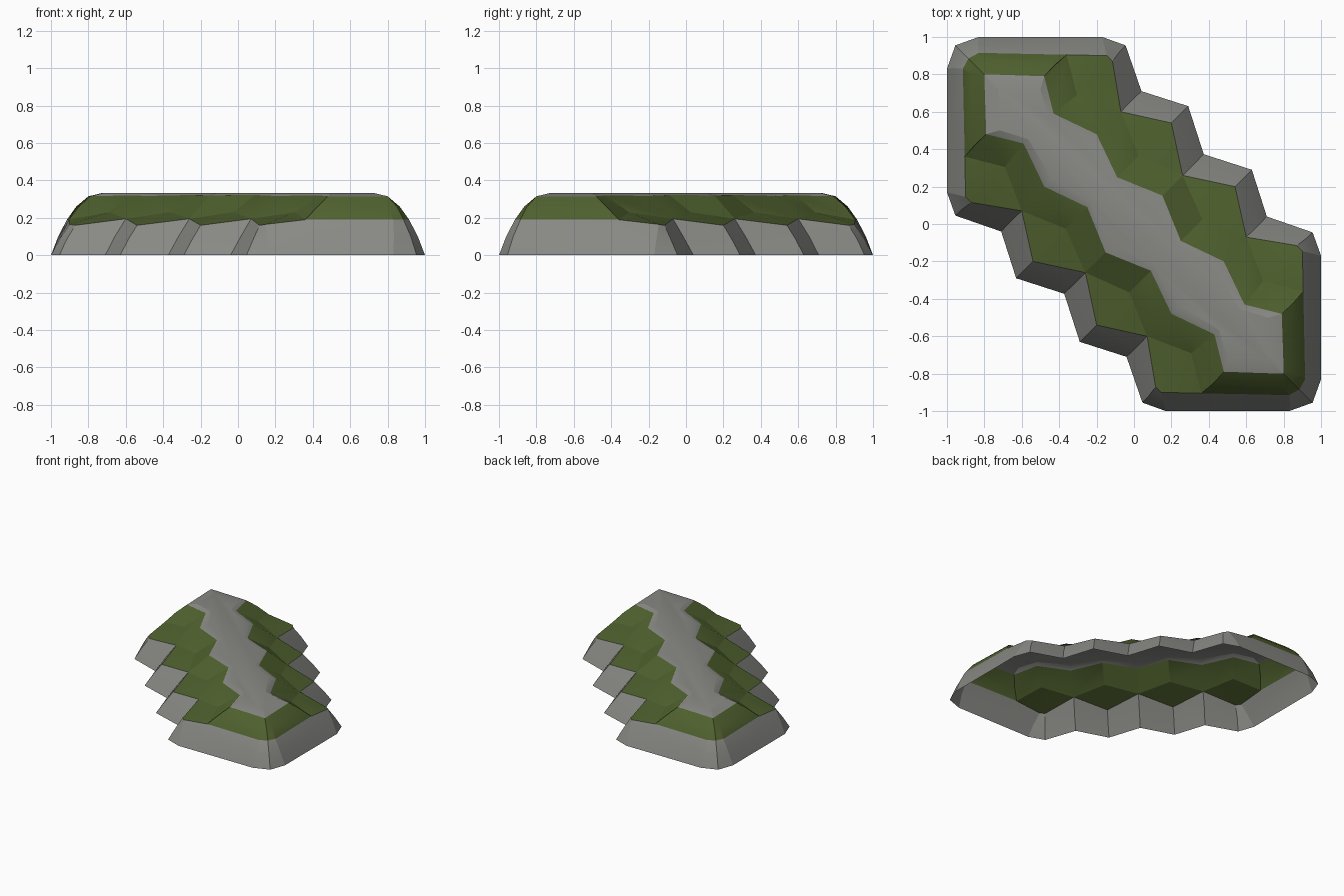
import bpy, bmesh

if "Cube" in bpy.data.objects:
    bpy.data.objects.remove(bpy.data.objects["Cube"])

# Materials
def material(name, rgb):
    m = bpy.data.materials.new(name)
    m.diffuse_color = (*rgb, 1)
    m.use_nodes = True
    m.node_tree.nodes["Principled BSDF"].inputs["Base Color"].default_value = m.diffuse_color
    return m

stone = material("grey stone", (0.25, 0.25, 0.235))
moss = material("moss green", (0.08, 0.12, 0.028))

# One quarter of the rock, from the end corner to the middle notch.
# Columns: foot (x, y), moss lower edge, shelf, moss upper edge (x, y, z)
quarter = [
    ((-.955, .955), (-.885, .885, .19), (-.85, .85, .26), (-.80, .80, .315)),
    ((-.83, 1.0), (-.83, .915, .19), (-.80, .865, .26), (-.775, .80, .315)),
    ((-.45, 1.0), (-.36, .905, .19), (-.425, .85, .26), (-.48, .79, .315)),
    ((-.45, 1.0), (-.36, .905, .19), (-.36, .905, .19), (-.48, .79, .315)),
    ((-.17, 1.0), (-.145, .90, .165), (-.305, .69, .23), (-.43, .59, .32)),
    ((-.045, .955), (-.115, .87, .16), (-.305, .69, .23), (-.43, .59, .32)),
    ((.04, .71), (-.07, .60, .195), (-.07, .60, .195), (-.20, .48, .317)),
    ((.29, .63), (.20, .54, .16), (.025, .365, .23), (-.09, .25, .322)),
    ((.373, .373), (.26, .26, .195), (.26, .26, .195), (.152, .152, .32)),
]

def column(foot, low, shelf, top):
    """Add the side bulge and the crown to a column."""
    foot = (*foot, 0)
    bulge = tuple((a + b) / 2 * k for a, b, k in zip(foot, low, (1.005, 1.005, 1.03)))
    s = max(-.55, min(.55, (top[0] - top[1]) / 2))
    crown = (top[0] * .7 + s * .3, top[1] * .7 - s * .3, .333)
    return [foot, bulge, low, shelf, top, crown]

# Mirror across the diagonal, then turn half way round
q = [column(*c) for c in quarter]
half = q + [[(y, x, z) for x, y, z in c] for c in reversed(q[:-1])]
half = half[:-1]
loop = half + [[(-x, -y, z) for x, y, z in c] for c in half]

bm = bmesh.new()
known = {}

def vert(p):
    key = tuple(round(v, 4) + 0.0 for v in p)
    if key not in known:
        known[key] = bm.verts.new(key)
    return known[key]

def face(points, mat):
    vs = list(dict.fromkeys(vert(p) for p in points))
    if len(vs) > 2 and not bm.faces.get(vs):
        bm.faces.new(vs).material_index = mat

# Bands: stone foot, moss shelf and riser, stone crown
for i, a in enumerate(loop):
    b = loop[(i + 1) % len(loop)]
    for k in range(5):
        face([a[k], a[k + 1], b[k + 1], b[k]], 1 if k in (2, 3) else 0)
face([c[5] for c in reversed(loop)], 0)

bmesh.ops.recalc_face_normals(bm, faces=bm.faces)
bm.faces.ensure_lookup_table()
if max(bm.faces, key=lambda f: f.calc_center_median().z).normal.z < 0:
    bmesh.ops.reverse_faces(bm, faces=bm.faces)

mesh = bpy.data.meshes.new("mossy_rock")
bm.to_mesh(mesh)
bm.free()
mesh.materials.append(stone)
mesh.materials.append(moss)
rock = bpy.data.objects.new("mossy_rock", mesh)
bpy.context.collection.objects.link(rock)
bpy.context.view_layer.objects.active = rock
rock.select_set(True)
bpy.ops.object.shade_smooth_by_angle(angle=0.3)
